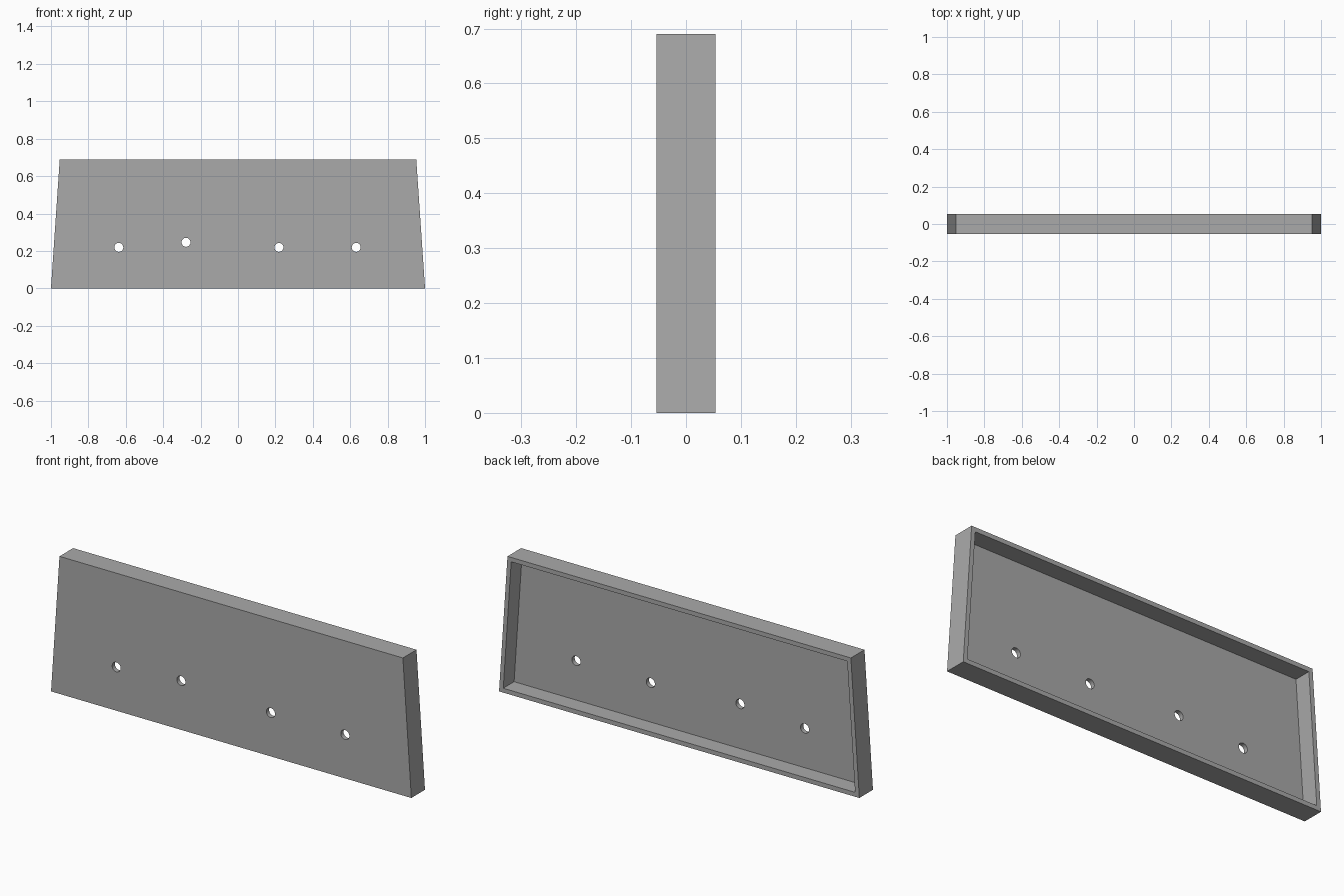
import bpy
import bmesh
from math import radians
from mathutils import Matrix

if "Cube" in bpy.data.objects:
    bpy.data.objects.remove(bpy.data.objects["Cube"], do_unlink=True)

HEIGHT, DEPTH, WALL = 0.69, 0.108, 0.022
BOTTOM, TOP = 1.0, 0.953  # half widths
SLOPE = (BOTTOM - TOP) / HEIGHT

grey = bpy.data.materials.new("plain grey")
grey.use_nodes = True
colour = (0.4, 0.4, 0.4, 1)
grey.diffuse_color = colour
grey.node_tree.nodes["Principled BSDF"].inputs["Base Color"].default_value = colour


def add_object(name, bm):
    bmesh.ops.recalc_face_normals(bm, faces=bm.faces)
    mesh = bpy.data.meshes.new(name)
    bm.to_mesh(mesh)
    bm.free()
    mesh.materials.append(grey)
    obj = bpy.data.objects.new(name, mesh)
    bpy.context.collection.objects.link(obj)
    return obj


def trapezoid(name, inset, y0, y1):
    """Tapered slab whose outline is shrunk evenly by inset."""
    bm = bmesh.new()
    outline = []
    for z in (inset, HEIGHT - inset):
        half = BOTTOM - SLOPE * z - inset
        outline += [(-half, z), (half, z)]
    a, b, c, d = outline
    face = bm.faces.new([bm.verts.new((x, y0, z)) for x, z in (a, b, d, c)])
    side = bmesh.ops.extrude_face_region(bm, geom=[face])["geom"]
    moved = [v for v in side if isinstance(v, bmesh.types.BMVert)]
    bmesh.ops.translate(bm, verts=moved, vec=(0, y1 - y0, 0))
    return add_object(name, bm)


def cut(obj, cutter):
    mod = obj.modifiers.new(cutter.name, "BOOLEAN")
    mod.operation = "DIFFERENCE"
    mod.solver = "EXACT"
    mod.object = cutter
    bpy.context.view_layer.objects.active = obj
    bpy.ops.object.modifier_apply(modifier=mod.name)
    bpy.data.objects.remove(cutter, do_unlink=True)


# Panel with a rim, hollow at the back
panel = trapezoid("panel", 0, -DEPTH / 2, DEPTH / 2)
cut(panel, trapezoid("recess_cutter", WALL, -DEPTH / 2 + WALL, DEPTH))

# Four round holes through the front plate
for x, z in ((-0.637, 0.219), (-0.278, 0.246), (0.219, 0.219), (0.632, 0.219)):
    bm = bmesh.new()
    bmesh.ops.create_cone(
        bm, cap_ends=True, segments=20, radius1=0.024, radius2=0.024, depth=0.3,
        matrix=Matrix.Translation((x, 0, z)) @ Matrix.Rotation(radians(90), 4, "X"))
    cut(panel, add_object("hole_cutter", bm))

bpy.ops.object.select_all(action="DESELECT")
panel.select_set(True)
bpy.context.view_layer.objects.active = panel
bpy.ops.object.shade_smooth_by_angle(angle=radians(30))
